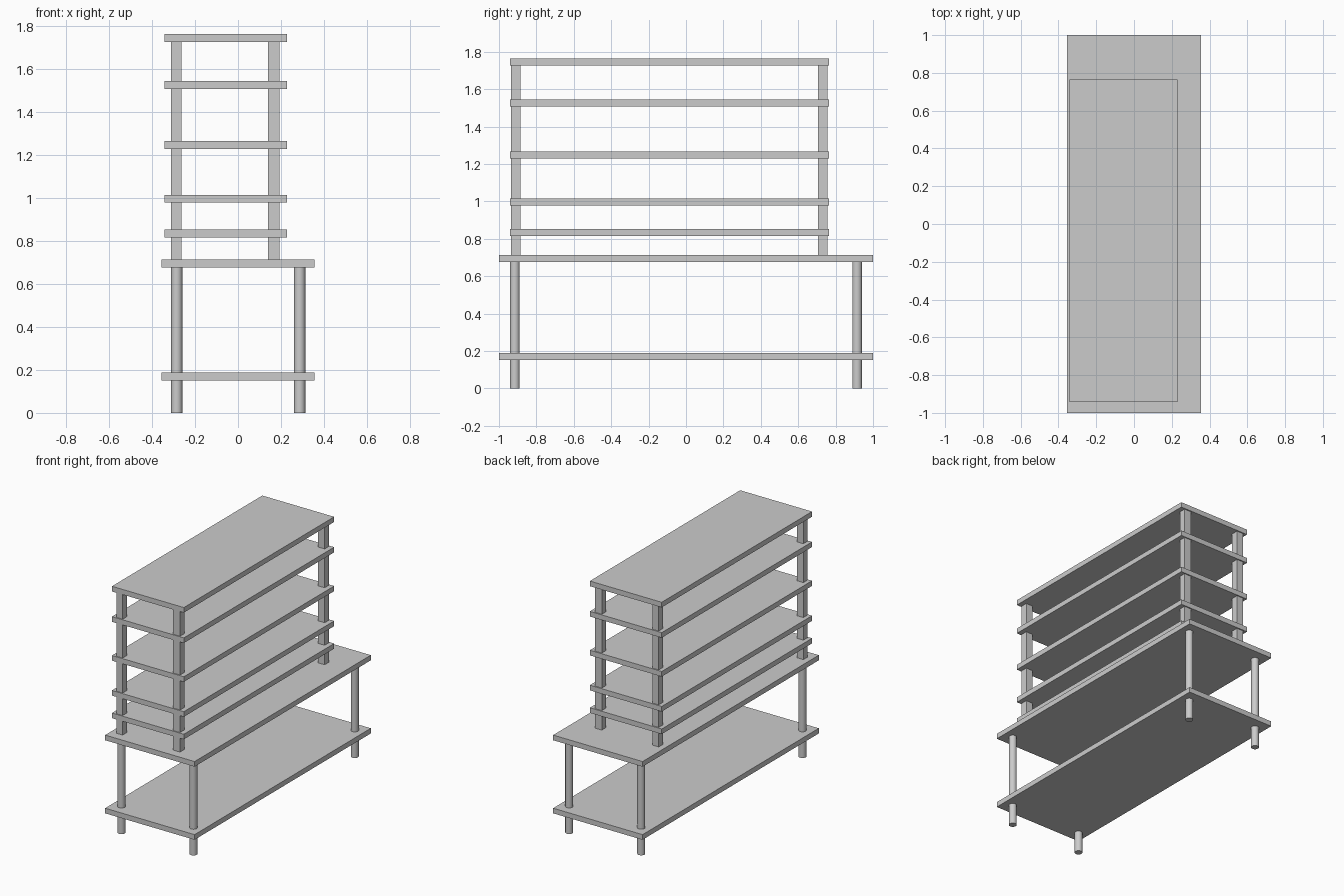
import bpy

if "Cube" in bpy.data.objects:
    bpy.data.objects.remove(bpy.data.objects["Cube"])


def box(name, x0, x1, y0, y1, z0, z1):
    bpy.ops.mesh.primitive_cube_add(size=1, location=((x0 + x1) / 2, (y0 + y1) / 2, (z0 + z1) / 2))
    ob = bpy.context.object
    ob.name = name
    ob.scale = (x1 - x0, y1 - y0, z1 - z0)
    bpy.ops.object.transform_apply(location=False, rotation=False, scale=True)
    return ob


THICK = 0.037

# Wide lower boards of the table
for name, top in (("table_bottom_shelf", 0.188), ("table_top", 0.713)):
    box(name, -0.355, 0.355, -1, 1, top - THICK, top)

# Round table legs
LEG_TOP = 0.713 - THICK
for xname, x in (("left", -0.285), ("right", 0.287)):
    for yname, y in (("front", -0.915), ("back", 0.915)):
        bpy.ops.mesh.primitive_cylinder_add(vertices=32, radius=0.026, depth=LEG_TOP,
                                            location=(x, y, LEG_TOP / 2))
        bpy.context.object.name = f"{yname}_{xname}_leg"
        bpy.ops.object.shade_smooth_by_angle()

# Offset stack of upper shelves
for i, top in enumerate((0.853, 1.015, 1.266, 1.545, 1.763)):
    box(f"upper_shelf_{i + 1}", -0.342, 0.229, -0.942, 0.764, top - THICK, top)

# Square posts carrying the upper shelves
for xname, x0, x1 in (("left", -0.312, -0.262), ("right", 0.14, 0.194)):
    for yname, y0, y1 in (("front", -0.935, -0.886), ("back", 0.706, 0.756)):
        box(f"{yname}_{xname}_post", x0, x1, y0, y1, 0.713, 1.763 - THICK)
